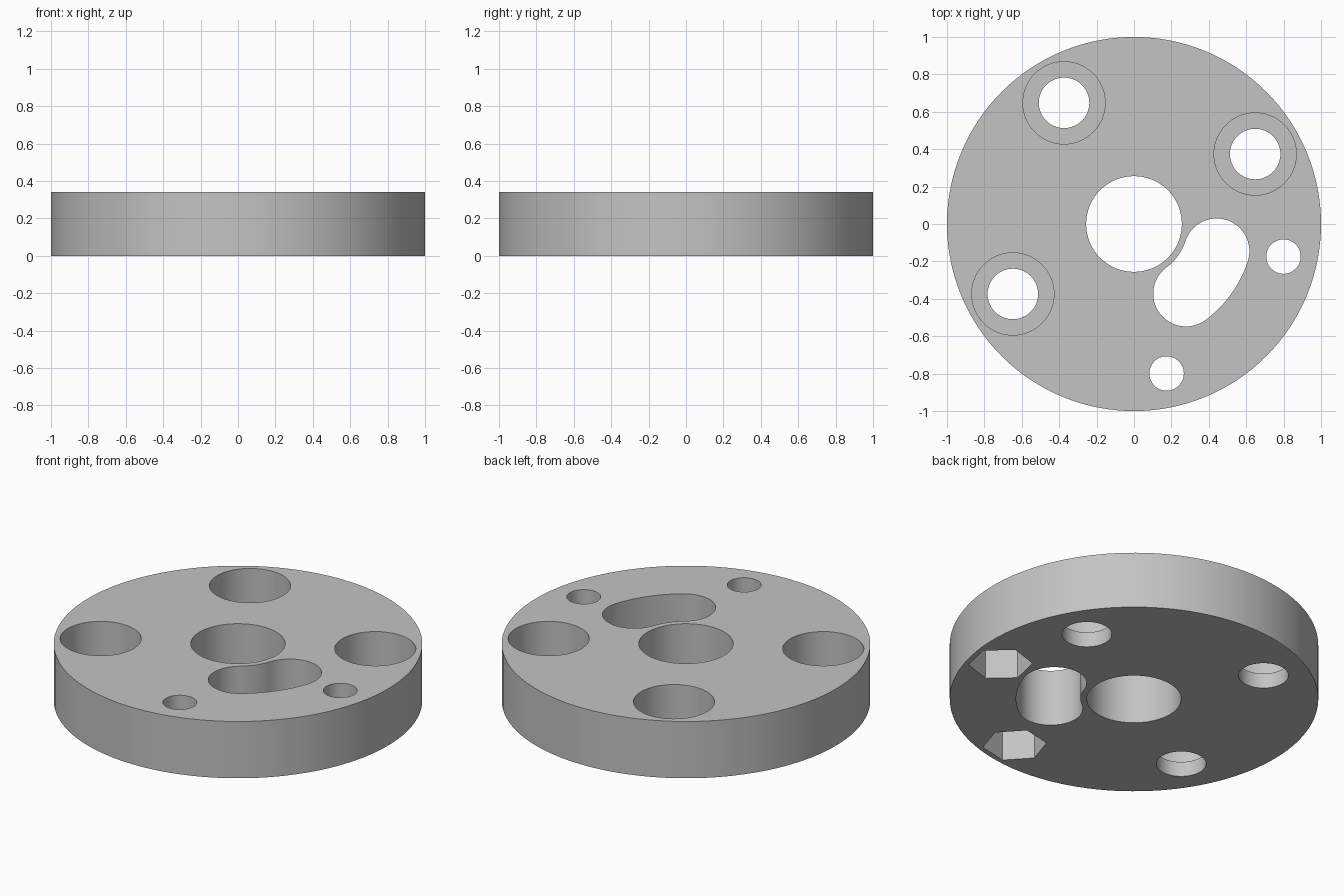
import bpy, bmesh
from math import radians, cos, sin, pi

cube = bpy.data.objects.get("Cube")
if cube:
    bpy.data.objects.remove(cube, do_unlink=True)

HEIGHT = 0.34

grey = bpy.data.materials.new("plain_grey")
grey.use_nodes = True
colour = (0.55, 0.55, 0.55, 1)
grey.diffuse_color = colour
grey.node_tree.nodes["Principled BSDF"].inputs["Base Color"].default_value = colour


def polar(radius, angle, cx=0, cy=0):
    return cx + radius * cos(angle), cy + radius * sin(angle)


def circle(radius, centre=(0, 0), sides=64, turn=0):
    return [polar(radius, turn + 2 * pi * i / sides, *centre) for i in range(sides)]


def curved_slot(path_radius, half_width, start, end, steps=24):
    """Arc-shaped slot with round ends, running around the disc centre."""
    ts = [i / steps for i in range(steps + 1)]
    outer = [polar(path_radius + half_width, start + (end - start) * t) for t in ts]
    cap_end = [polar(half_width, end + pi * t, *polar(path_radius, end)) for t in ts[1:-1]]
    inner = [polar(path_radius - half_width, end + (start - end) * t) for t in ts]
    cap_start = [polar(half_width, start + pi + pi * t, *polar(path_radius, start))
                 for t in ts[1:-1]]
    return outer + cap_end + inner + cap_start


def prism(name, outline, bottom, top):
    """Extrude a flat outline straight up."""
    bm = bmesh.new()
    base = bm.faces.new([bm.verts.new((x, y, bottom)) for x, y in outline])
    extruded = bmesh.ops.extrude_face_region(bm, geom=[base])["geom"]
    for v in extruded:
        if isinstance(v, bmesh.types.BMVert):
            v.co.z = top
    bmesh.ops.recalc_face_normals(bm, faces=bm.faces)
    mesh = bpy.data.meshes.new(name)
    bm.to_mesh(mesh)
    bm.free()
    mesh.materials.append(grey)
    obj = bpy.data.objects.new(name, mesh)
    bpy.context.collection.objects.link(obj)
    return obj


# Solid disc
disc = prism("flange_disc", circle(1, sides=128), 0, HEIGHT)
bpy.context.view_layer.objects.active = disc
disc.select_set(True)


def cut(outline, bottom=-0.1, top=HEIGHT + 0.1):
    cutter = prism("cutter", outline, bottom, top)
    cutter.hide_render = True
    mod = disc.modifiers.new("cut", "BOOLEAN")
    mod.operation = "DIFFERENCE"
    mod.solver = "EXACT"
    mod.object = cutter
    bpy.ops.object.modifier_apply(modifier=mod.name)
    bpy.data.objects.remove(cutter, do_unlink=True)


# Central shaft hole
cut(circle(0.256))

# Three counterbored screw holes
for degrees in (30, 120, 210):
    spot = polar(0.748, radians(degrees))
    cut(circle(0.135, spot))
    cut(circle(0.22, spot), bottom=0.09)

# Two small bolt holes with hexagonal nut pockets underneath
for degrees in (-12.3, -77.7):
    angle = radians(degrees)
    spot = polar(0.818, angle)
    cut(circle(0.092, spot, 48))
    cut(circle(0.174, spot, 6, angle + pi / 6), top=0.2)

# Curved slot beside the shaft hole
cut(curved_slot(0.465, 0.175, radians(-53.3), radians(-18.2)))

bpy.ops.object.shade_smooth_by_angle(angle=radians(30))
